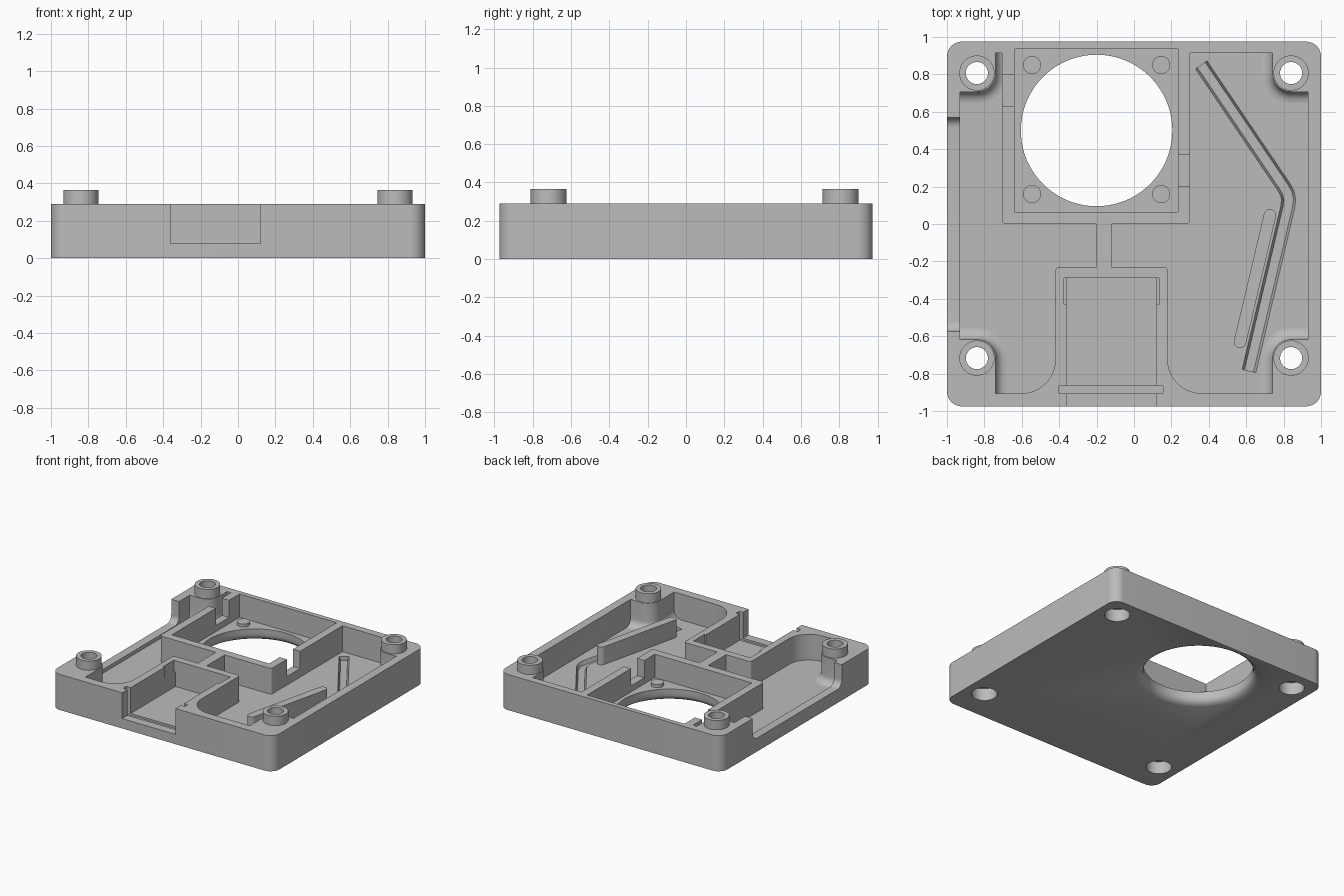
import bpy, bmesh
from math import sin, cos, pi, radians
from mathutils import Vector, Matrix

if "Cube" in bpy.data.objects:
    bpy.data.objects.remove(bpy.data.objects["Cube"])

RIM, FLOOR = 0.29, 0.08          # top of the walls, inside floor
EMBED = 0.04                     # depth at which inner parts root in the floor

grey = bpy.data.materials.new("light_grey_plastic")
grey.use_nodes = True
COLOUR = (0.5, 0.5, 0.5, 1)
grey.diffuse_color = COLOUR
grey.node_tree.nodes["Principled BSDF"].inputs["Base Color"].default_value = COLOUR


# Outline helpers
def arc(cx, cy, r, a0, a1, n=10):
    return [(cx + r * cos(radians(a0 + (a1 - a0) * i / n)),
             cy + r * sin(radians(a0 + (a1 - a0) * i / n))) for i in range(n + 1)]


def circle(cx, cy, r, n=48):
    return arc(cx, cy, r, 0, 360, n)[:-1]


def rect(x0, x1, y0, y1, r=0):
    if not r:
        return [(x0, y0), (x1, y0), (x1, y1), (x0, y1)]
    return (arc(x0 + r, y0 + r, r, 180, 270) + arc(x1 - r, y0 + r, r, 270, 360)
            + arc(x1 - r, y1 - r, r, 0, 90) + arc(x0 + r, y1 - r, r, 90, 180))


def stroke(path, width):
    """Closed outline of a path with mitred corners and square ends."""
    pts = [Vector(p) for p in path]
    left, right = [], []
    for i, p in enumerate(pts):
        a = (p - pts[i - 1]).normalized() if i else (pts[1] - p).normalized()
        b = (pts[i + 1] - p).normalized() if i < len(pts) - 1 else a
        t = (a + b).normalized()
        off = Vector((-t.y, t.x)) * width / 2 / t.dot(a)
        left.append(p + off)
        right.append(p - off)
    return [tuple(p) for p in left + right[::-1]]


# Solid helpers
def loft(name, layers):
    """Solid through a stack of (outline, height) with equal point counts."""
    bm = bmesh.new()
    rings = [[bm.verts.new((x, y, z)) for x, y in outline] for outline, z in layers]
    n = len(rings[0])
    for lo, hi in zip(rings, rings[1:]):
        for i in range(n):
            bm.faces.new((lo[i], lo[(i + 1) % n], hi[(i + 1) % n], hi[i]))
    bm.faces.new(rings[0][::-1])
    bm.faces.new(rings[-1])
    bmesh.ops.recalc_face_normals(bm, faces=bm.faces)
    mesh = bpy.data.meshes.new(name)
    bm.to_mesh(mesh)
    bm.free()
    mesh.materials.append(grey)
    obj = bpy.data.objects.new(name, mesh)
    bpy.context.collection.objects.link(obj)
    return obj


def prism(name, outline, z0, z1):
    return loft(name, [(outline, z0), (outline, z1)])


def cutter(outline, z0, z1=0.6):
    return prism("cutter", outline, z0, z1)


cutters = []


def cut(tool, *targets):
    tool.hide_render = True
    cutters.append(tool)
    for obj in targets:
        mod = obj.modifiers.new("cut", 'BOOLEAN')
        mod.operation, mod.solver, mod.object = 'DIFFERENCE', 'EXACT', tool


parts = []


def part(obj):
    parts.append(obj)
    return obj


# Tray shell
tray = part(prism("tray", rect(-1, 1, -0.975, 0.975, 0.08), 0, RIM))
cut(cutter(rect(-0.93, 0.93, -0.905, 0.915), FLOOR), tray)

# Lowered stretch of the side wall, with rounded lower corners
side_gap = cutter(rect(-0.575, 0.57, 0.11, 0.6, 0.055), -1.1, -0.9)
side_gap.data.transform(Matrix(((0, 0, 1, 0), (1, 0, 0, 0), (0, 1, 0, 0), (0, 0, 0, 1))))
cut(side_gap, tray)

# Bent tapered groove in the floor
bend = [(0.36, 0.85), (0.80, 0.20), (0.82, 0.165), (0.827, 0.13), (0.822, 0.09), (0.615, -0.785)]
cut(loft("cutter", [(stroke(bend, 0.05), 0.05), (stroke(bend, 0.075), FLOOR),
                    (stroke(bend, 0.075), 0.1)]), tray)

# Guide rib beside the groove
a, b = Vector((0.567, -0.63)), Vector((0.727, 0.047))
turn = 76.7
part(prism("guide_rib", arc(b.x, b.y, 0.033, turn - 90, turn + 90)
           + arc(a.x, a.y, 0.033, turn + 90, turn + 270), EMBED, 0.225))

# Fan housing with wall notches, pocket and flared opening
fan = part(prism("fan_housing", rect(-0.705, 0.30, 0, 0.95, 0.02), EMBED, RIM))
cut(cutter(rect(-0.64, 0.235, 0.065, 0.935), 0.1), fan, tray)
cut(cutter(rect(-0.75, -0.60, 0.63, 0.80), 0.15), fan)
cut(cutter(rect(0.2, 0.35, 0.2, 0.37), 0.15), fan)
flare = [(0.452, -0.02), (0.452, 0), (0.425, 0.015), (0.41, 0.032), (0.405, 0.05), (0.405, 0.2)]
cut(loft("cutter", [(circle(-0.2, 0.5, r, 80), z) for r, z in flare]), fan, tray)
for x in (-0.545, 0.145):
    for y in (0.16, 0.85):
        part(prism("fan_pin", circle(x, y, 0.048, 32), 0.06, 0.125))

# Connector housing, flaring into the front wall
socket = part(prism("connector_housing",
                    arc(-0.60, -0.725, 0.18, 270, 360) + arc(-0.40, -0.25, 0.02, 180, 90, 4)
                    + arc(0.16, -0.25, 0.02, 90, 0, 4) + arc(0.36, -0.725, 0.18, 180, 270)
                    + [(0.36, -0.94), (-0.60, -0.94)], EMBED, RIM))
cut(cutter(rect(-0.36, 0.12, -1.1, -0.29), FLOOR), socket, tray)
cut(cutter(rect(-0.375, 0.135, -0.43, -0.29), 0.2), socket)
cut(cutter(rect(-0.40, 0.155, -0.905, -0.865), 0.065), socket, tray)

# Rib joining the two housings
part(prism("link_rib", rect(-0.20, -0.12, -0.25, 0.02), EMBED, RIM))

# Corner posts with a filleted foot, raised bosses and screw holes
for sx in (-1, 1):
    for sy, cy in ((1, 0.807), (-1, -0.717)):
        cx = 0.84 * sx

        def post_outline(r):
            curve = [(cx - sx * r * sin(t * pi / 20), cy - sy * r * cos(t * pi / 20))
                     for t in range(11)]
            return [(sx * 0.96, cy - sy * r)] + curve + [(cx - sx * r, sy * 0.95),
                                                         (sx * 0.96, sy * 0.95)]

        foot = [(0.1 + 0.06 * (1 - sin(i * pi / 12)), FLOOR + 0.06 * (1 - cos(i * pi / 12)))
                for i in range(7)]
        post = part(loft("corner_post", [(post_outline(r), z) for r, z in
                                         [(0.16, EMBED)] + foot + [(0.1, RIM)]]))
        boss = part(prism("screw_boss", circle(cx, cy, 0.094), 0.2, 0.365))
        cut(cutter(circle(cx, cy, 0.059), -0.1), tray, post, boss)
        cut(cutter(circle(cx, cy, 0.094), -0.1, 0.1), tray, post)

# Bake the cuts, drop the cutters, shade with sharp edges kept
bpy.context.view_layer.update()
graph = bpy.context.evaluated_depsgraph_get()
baked = [bpy.data.meshes.new_from_object(obj.evaluated_get(graph)) for obj in parts]
for obj, mesh in zip(parts, baked):
    obj.modifiers.clear()
    obj.data = mesh
    mesh.shade_smooth()
    mesh.set_sharp_from_angle(angle=radians(30))
for tool in cutters:
    bpy.data.objects.remove(tool)
